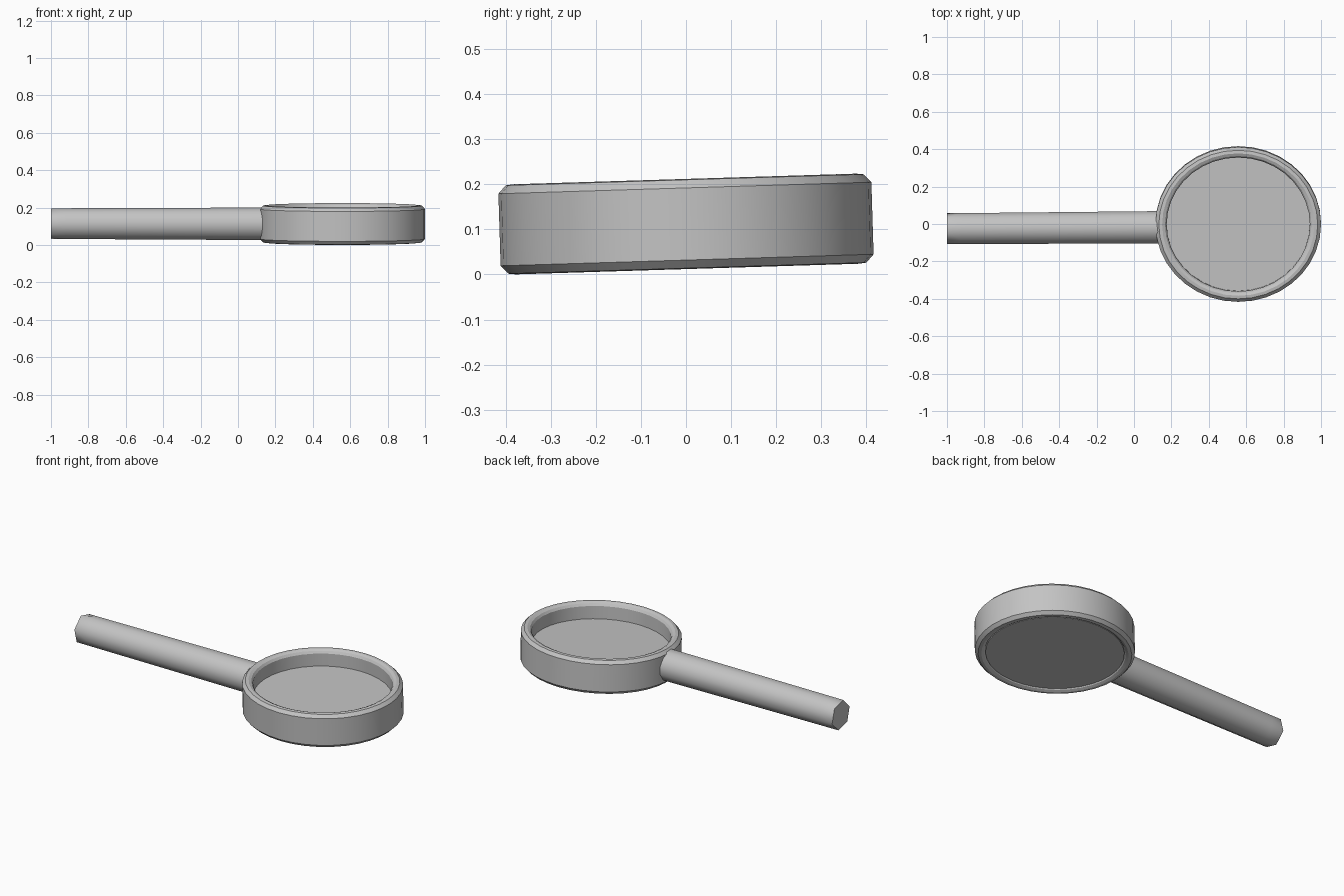
import bpy, bmesh, math

cube = bpy.data.objects.get("Cube")
if cube:
    bpy.data.objects.remove(cube, do_unlink=True)

grey = bpy.data.materials.new("plain grey")
grey.use_nodes = True
grey.diffuse_color = (0.55, 0.55, 0.55, 1)
grey.node_tree.nodes["Principled BSDF"].inputs["Base Color"].default_value = grey.diffuse_color

SEGMENTS = 36
HEAD_CENTRE = (0.5575, 0, 0.112)
RADIUS_X, RADIUS_Y = 0.4425, 0.414
TILT = 0.031


def finish(name, bm, angle):
    bmesh.ops.recalc_face_normals(bm, faces=bm.faces)
    mesh = bpy.data.meshes.new(name)
    bm.to_mesh(mesh)
    bm.free()
    mesh.materials.append(grey)
    obj = bpy.data.objects.new(name, mesh)
    bpy.context.collection.objects.link(obj)
    bpy.ops.object.select_all(action="DESELECT")
    obj.select_set(True)
    bpy.context.view_layer.objects.active = obj
    bpy.ops.object.shade_smooth_by_angle(angle=math.radians(angle))
    return obj


def bridge(bm, a, b):
    for i in range(len(a)):
        j = (i + 1) % len(a)
        bm.faces.new((a[i], a[j], b[j], b[i]))


def head_part(name, profile, closed):
    """Sweep a (radius, height) profile round the oval head."""
    bm = bmesh.new()
    loops = []
    for r, z in profile:
        loop = []
        for i in range(SEGMENTS):
            a = math.tau * i / SEGMENTS
            loop.append(bm.verts.new((RADIUS_X * r * math.cos(a), RADIUS_Y * r * math.sin(a), z)))
        loops.append(loop)
    for a, b in zip(loops, loops[1:]):
        bridge(bm, a, b)
    if closed:
        bridge(bm, loops[-1], loops[0])
    else:
        bm.faces.new(loops[0])
        bm.faces.new(loops[-1])
    obj = finish(name, bm, 30)
    obj.location = HEAD_CENTRE
    obj.rotation_euler.x = TILT
    return obj


# Bevelled ring around the lens
upper = [(1, 0.08), (0.96, 0.098), (0.92, 0.1), (0.885, 0.093), (0.865, 0.08)]
lower = [(r, -z) for r, z in reversed(upper)]
head_part("lens_ring", upper + lower, True)

# Thick lens, deeply recessed from the top
head_part("lens", [(0.868, -0.09), (0.868, 0.005)], False)

# Twelve-sided handle with a six-sided butt
bm = bmesh.new()


def handle_loop(x, cy, cz, r):
    return [bm.verts.new((x, cy + r * math.cos(a), cz + r * math.sin(a)))
            for a in (math.radians(15 + 30 * i) for i in range(12))]


back = handle_loop(-0.92, -0.024, 0.114, 0.085)
front = handle_loop(0.145, -0.018, 0.113, 0.09)
bridge(bm, back, front)
bm.faces.new(front)
butt = [bm.verts.new((-1, v.co.y, v.co.z)) for v in back[1::2]]
for i in range(6):
    j = (i + 1) % 6
    a, corner, b = back[2 * i + 1], back[(2 * i + 2) % 12], back[(2 * i + 3) % 12]
    bm.faces.new((butt[i], a, corner))
    bm.faces.new((butt[i], corner, butt[j]))
    bm.faces.new((butt[j], corner, b))
bm.faces.new(butt)
finish("handle", bm, 36)
